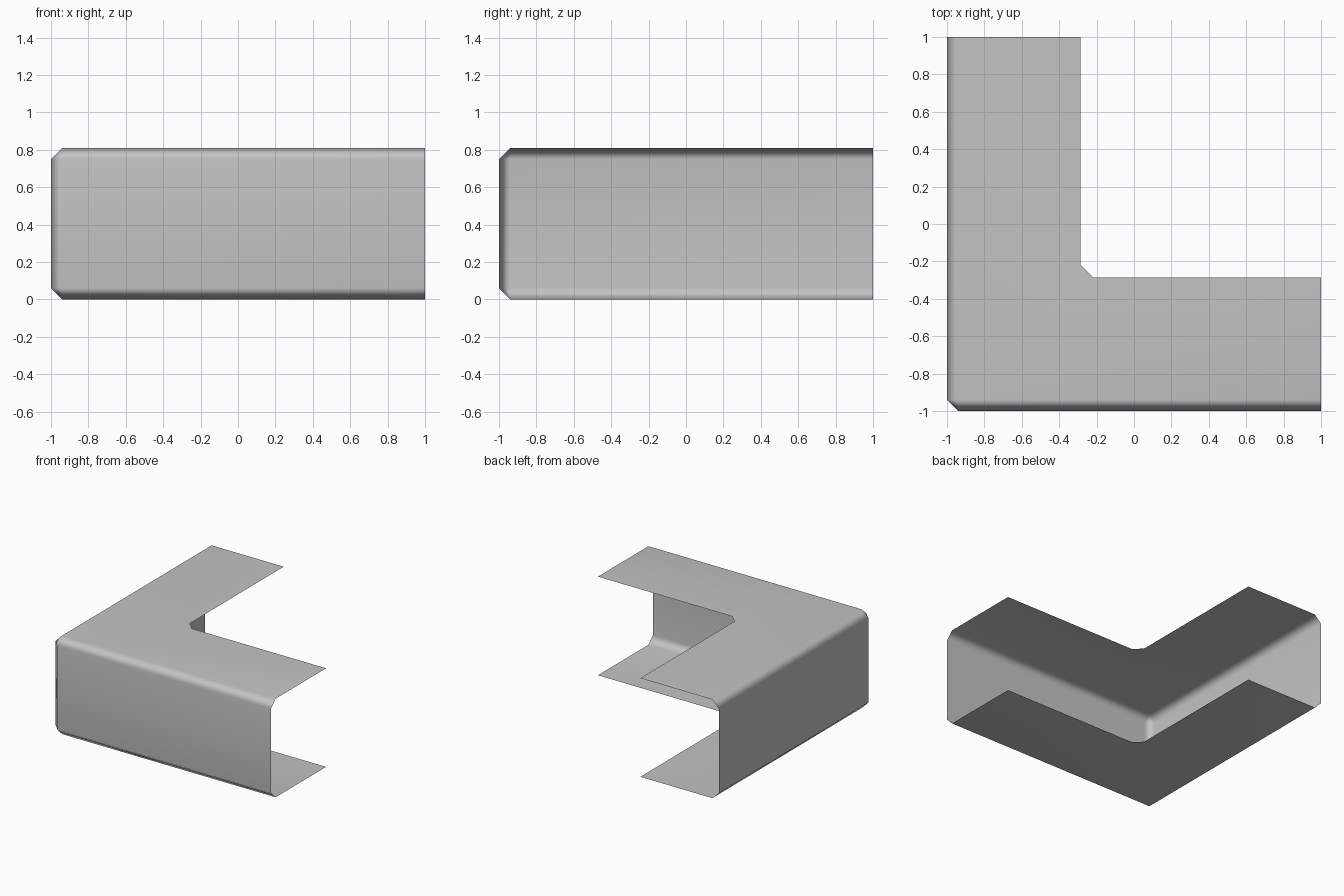
import bpy
import bmesh

if "Cube" in bpy.data.objects:
    bpy.data.objects.remove(bpy.data.objects["Cube"], do_unlink=True)

HEIGHT = 0.81
BEVEL = 0.06
DEPTH = 0.715
INNER_CUT = 0.065

grey = bpy.data.materials.new("plain_grey")
grey.use_nodes = True
colour = (0.55, 0.55, 0.55, 1)
grey.diffuse_color = colour
grey.node_tree.nodes["Principled BSDF"].inputs["Base Color"].default_value = colour

# C-shaped section: distance in from the outer wall, height, corner cut
upper = [(DEPTH, HEIGHT, INNER_CUT), (BEVEL, HEIGHT, 0), (0, HEIGHT - BEVEL, BEVEL)]
section = upper + [(d, HEIGHT - z, cut) for d, z, cut in reversed(upper)]


def rail(d, z, cut):
    """Line along both arms, turning the corner with a cut."""
    w = d - 1
    return [(1, w, z), (w + cut, w, z), (w, w + cut, z), (w, 1, z)]


# Thin open channel swept around the corner
bm = bmesh.new()
rails = [[bm.verts.new(p) for p in rail(*point)] for point in section]
for a, b in zip(rails, rails[1:]):
    for i in range(len(a) - 1):
        bm.faces.new((a[i], a[i + 1], b[i + 1], b[i]))
bmesh.ops.remove_doubles(bm, verts=bm.verts[:], dist=0.0001)
for face in bm.faces:
    face.smooth = True

mesh = bpy.data.meshes.new("corner_channel")
bm.to_mesh(mesh)
bm.free()
mesh.materials.append(grey)
channel = bpy.data.objects.new("corner_channel", mesh)
bpy.context.collection.objects.link(channel)

# Keep the broad faces flat and round the shading over the bevels
channel.modifiers.new("flat_face_shading", "WEIGHTED_NORMAL")
